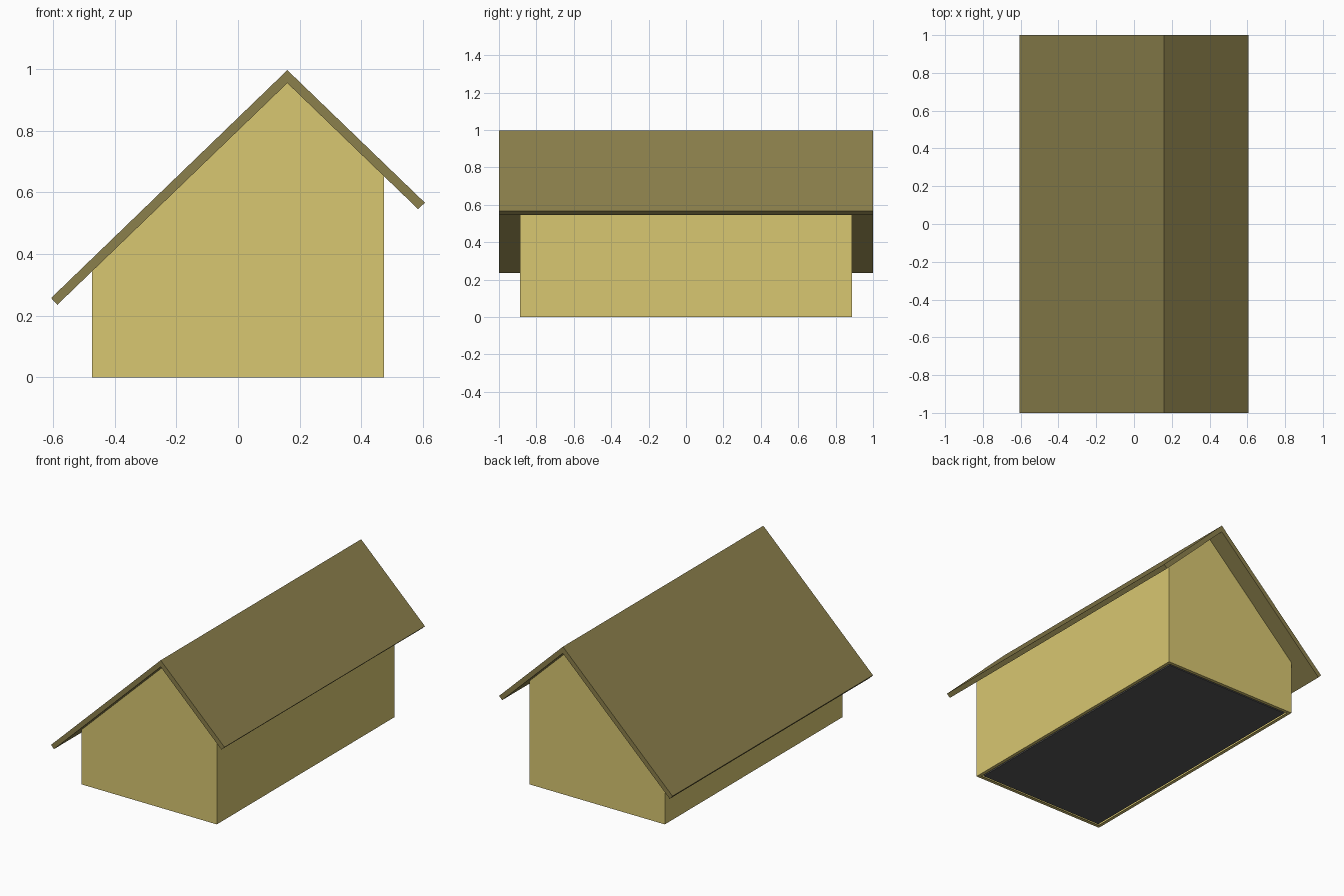
import bpy, bmesh

if "Cube" in bpy.data.objects:
    bpy.data.objects.remove(bpy.data.objects["Cube"])


def material(name, color):
    mat = bpy.data.materials.new(name)
    mat.diffuse_color = (*color, 1)
    mat.use_nodes = True
    mat.node_tree.nodes["Principled BSDF"].inputs["Base Color"].default_value = mat.diffuse_color
    return mat


def add_object(name, bm, mat):
    bmesh.ops.recalc_face_normals(bm, faces=bm.faces[:])
    mesh = bpy.data.meshes.new(name)
    bm.to_mesh(mesh)
    bm.free()
    mesh.materials.append(mat)
    obj = bpy.data.objects.new(name, mesh)
    bpy.context.collection.objects.link(obj)
    return obj


def prism(profile, half_length):
    """Extrude an x/z profile along y, centred on y = 0."""
    bm = bmesh.new()
    face = bm.faces.new([bm.verts.new((x, -half_length, z)) for x, z in profile])
    new = bmesh.ops.extrude_face_region(bm, geom=[face])["geom"]
    verts = [v for v in new if isinstance(v, bmesh.types.BMVert)]
    bmesh.ops.translate(bm, verts=verts, vec=(0, 2 * half_length, 0))
    bmesh.ops.recalc_face_normals(bm, faces=bm.faces[:])
    return bm


wall_mat = material("wall_yellow", (0.69, 0.57, 0.165))
roof_mat = material("roof_olive", (0.26, 0.215, 0.072))
floor_mat = material("floor_grey", (0.1, 0.1, 0.1))

HALF_W, HALF_L, RIM = 0.473, 0.887, 0.03
RIDGE_X, SLOPE = 0.16, 0.964


def under_roof(x):
    return 0.954 - SLOPE * abs(x - RIDGE_X)


# Walls: lopsided gable body, with a rim around the floor opening
bm = prism([(-HALF_W, 0), (HALF_W, 0), (HALF_W, under_roof(HALF_W)),
            (RIDGE_X, under_roof(RIDGE_X)), (-HALF_W, under_roof(-HALF_W))], HALF_L)
bm.normal_update()
bottom = min(bm.faces, key=lambda f: f.calc_center_median().z)
bmesh.ops.inset_region(bm, faces=[bottom], thickness=RIM)
bmesh.ops.delete(bm, geom=[bottom], context='FACES_ONLY')
add_object("walls", bm, wall_mat)

# Floor: thin panel filling the opening
w = HALF_W - RIM
bm = prism([(-w, 0), (w, 0), (w, 0.02), (-w, 0.02)], HALF_L - RIM)
add_object("floor", bm, floor_mat)

# Roof: chevron with one long and one short slope, overhanging all round
roof = [(-0.606, 0.257), (RIDGE_X, 0.996), (0.606, 0.566),
        (0.584, under_roof(0.584)), (RIDGE_X, under_roof(RIDGE_X)),
        (-0.586, under_roof(-0.586))]
add_object("roof", prism(roof, 1.0), roof_mat)
